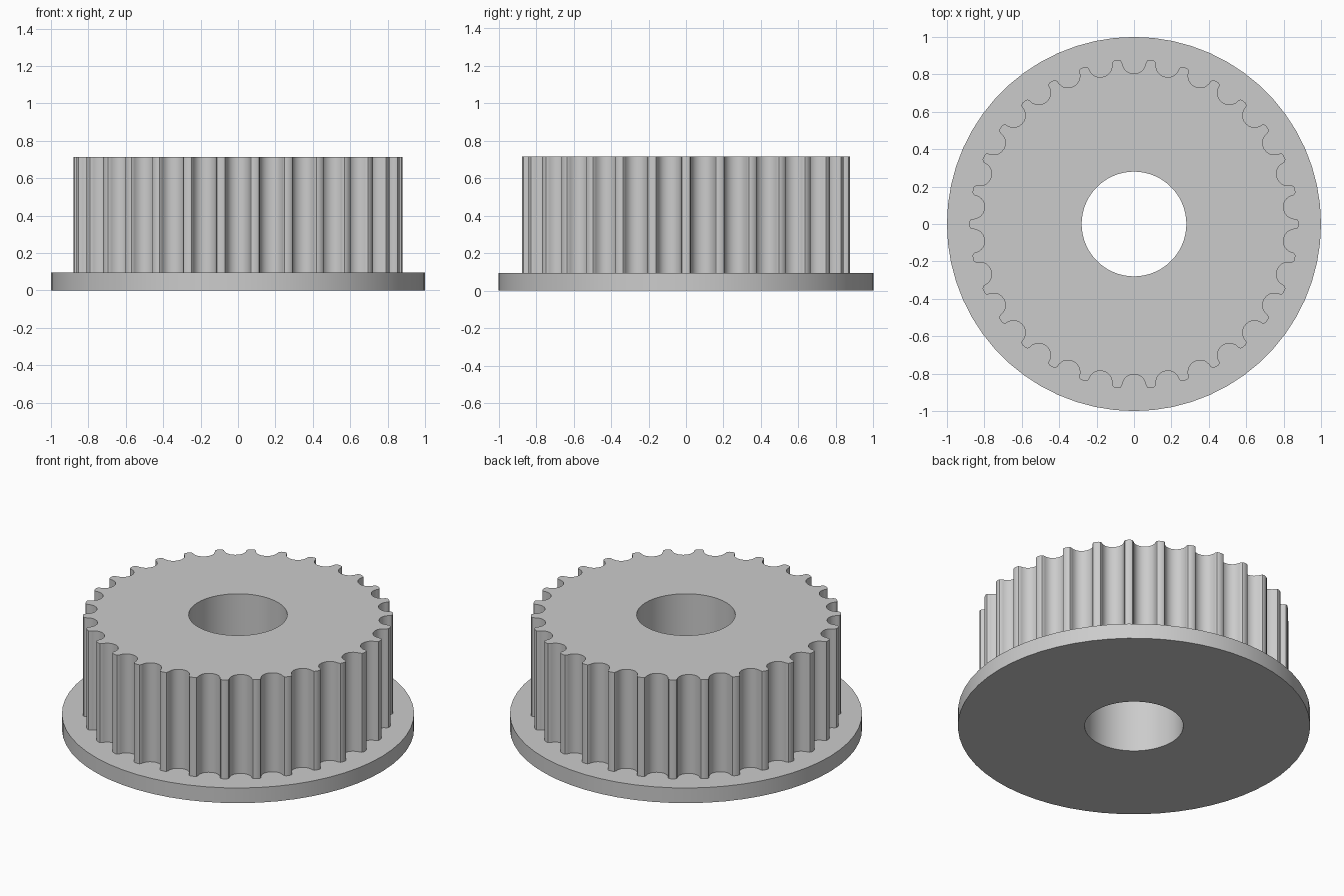
import bpy, bmesh
from math import pi, sin, cos, sqrt, radians

cube = bpy.data.objects.get("Cube")
if cube:
    bpy.data.objects.remove(cube, do_unlink=True)

TEETH = 30
OUTER, BORE = 0.88, 0.28
FLANGE_TOP, TOP = 0.095, 0.715
STEPS = 60

grey = bpy.data.materials.new("grey metal")
grey.use_nodes = True
colour = (0.6, 0.6, 0.6, 1)
grey.diffuse_color = colour
grey.node_tree.nodes["Principled BSDF"].inputs["Base Color"].default_value = colour


def circle(radius, count):
    return [(radius * cos(2 * pi * i / count), radius * sin(2 * pi * i / count))
            for i in range(count)]


def ring_solid(name, outline, z0, z1):
    """Extrude an outline with a round bore through its centre."""
    bm = bmesh.new()
    edges, walls = [], []
    for loop in (outline, circle(BORE, STEPS)):
        rims = [[bm.verts.new((x, y, z)) for x, y in loop] for z in (z0, z1)]
        n = len(loop)
        for i in range(n):
            j = (i + 1) % n
            bm.faces.new((rims[0][i], rims[0][j], rims[1][j], rims[1][i]))
        walls.append(rims)
    # Caps between the outline and the bore
    for level in (0, 1):
        edges = []
        for rims in walls:
            rim = rims[level]
            edges += [bm.edges.get((rim[i - 1], rim[i])) for i in range(len(rim))]
        bmesh.ops.triangle_fill(bm, edges=edges, use_beauty=True)
    bmesh.ops.recalc_face_normals(bm, faces=bm.faces[:])
    mesh = bpy.data.meshes.new(name)
    bm.to_mesh(mesh)
    bm.free()
    mesh.materials.append(grey)
    obj = bpy.data.objects.new(name, mesh)
    bpy.context.collection.objects.link(obj)
    bpy.ops.object.select_all(action="DESELECT")
    obj.select_set(True)
    bpy.context.view_layer.objects.active = obj
    bpy.ops.object.shade_smooth_by_angle(angle=radians(32))
    return obj


# Half groove: sideways offset and depth, from the tooth tip to the groove floor
half = [(0.080, 0), (0.070, 0.0035), (0.064, 0.0124), (0.062, 0.0226),
        (0.059, 0.0325), (0.054, 0.042), (0.0485, 0.051), (0.0385, 0.060),
        (0.0267, 0.067), (0.0137, 0.071), (0, 0.0723)]
groove = half + [(-s, d) for s, d in reversed(half[:-1])]
rim = sqrt(OUTER ** 2 - half[0][0] ** 2)

# Toothed outline: one groove repeated around the axis
outline = []
for k in range(TEETH):
    a = pi / 2 + 2 * pi * k / TEETH
    for s, d in groove:
        r = rim - d
        outline.append((r * cos(a) + s * sin(a), r * sin(a) - s * cos(a)))
    a += pi / TEETH
    outline.append((OUTER * cos(a), OUTER * sin(a)))

ring_solid("flange", circle(1, STEPS), 0, FLANGE_TOP)
ring_solid("toothed_drum", outline, FLANGE_TOP, TOP)
